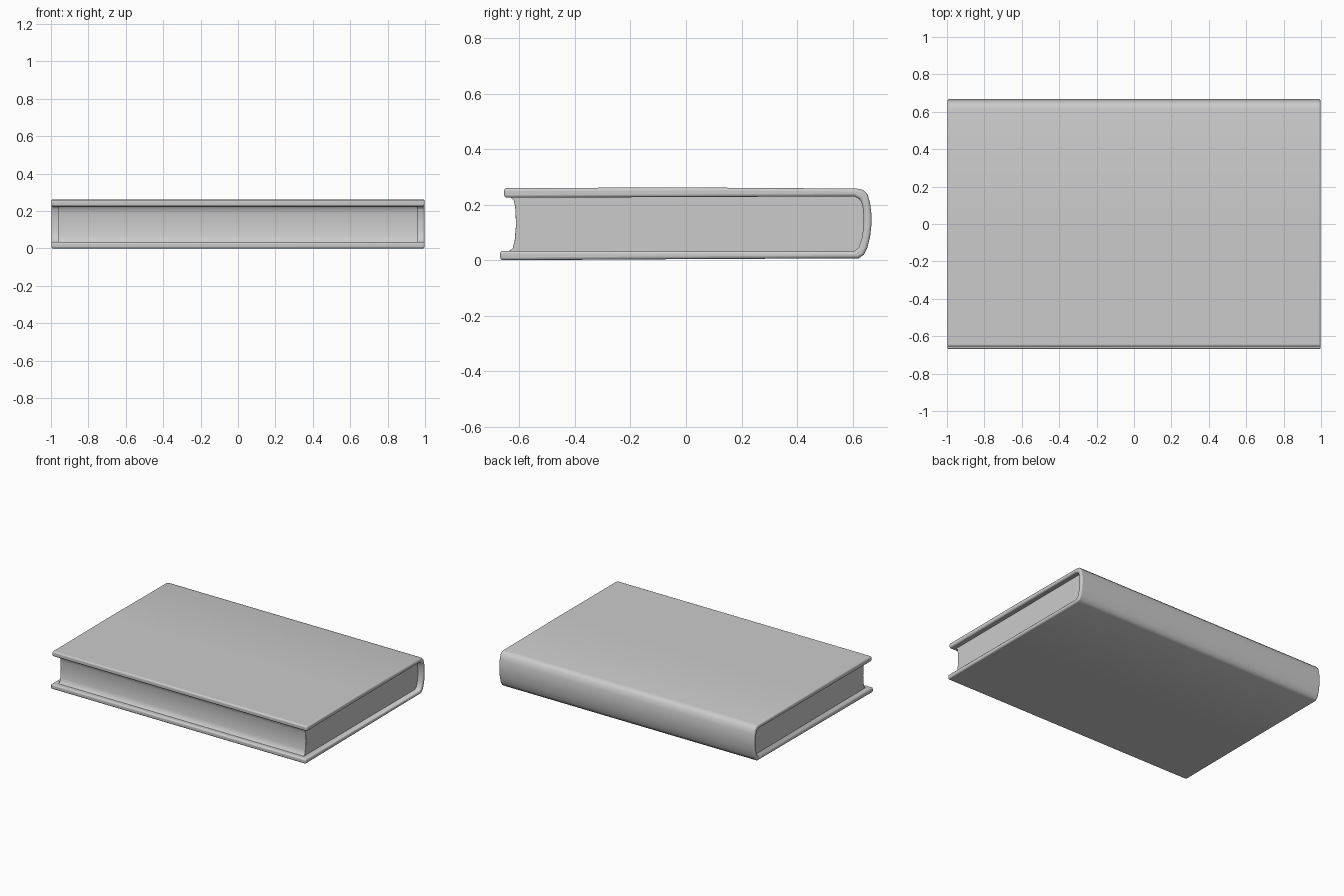
import bpy, bmesh

if "Cube" in bpy.data.objects:
    bpy.data.objects.remove(bpy.data.objects["Cube"])

def extrude_profile(name, profile, half_length, bevel):
    """Closed (y, z) outline swept along x, with softened edges."""
    bm = bmesh.new()
    face = bm.faces.new([bm.verts.new((-half_length, y, z)) for y, z in profile])
    grown = bmesh.ops.extrude_face_region(bm, geom=[face])
    moved = [g for g in grown["geom"] if isinstance(g, bmesh.types.BMVert)]
    bmesh.ops.translate(bm, verts=moved, vec=(2 * half_length, 0, 0))
    bmesh.ops.recalc_face_normals(bm, faces=bm.faces)
    mesh = bpy.data.meshes.new(name)
    bm.to_mesh(mesh)
    bm.free()
    obj = bpy.data.objects.new(name, mesh)
    bpy.context.collection.objects.link(obj)
    mod = obj.modifiers.new("soft_edges", "BEVEL")
    mod.width = bevel
    mod.segments = 3
    mod.limit_method = "ANGLE"
    mod.angle_limit = 0.7
    bpy.ops.object.select_all(action="DESELECT")
    obj.select_set(True)
    bpy.context.view_layer.objects.active = obj
    bpy.ops.object.shade_smooth_by_angle(angle=0.7)
    return obj

# Cover: two boards joined by a rounded spine at the back
spine_outer = [(0.615, 0.258), (0.638, 0.253), (0.654, 0.237), (0.663, 0.205),
               (0.668, 0.165), (0.668, 0.13), (0.663, 0.085), (0.653, 0.045),
               (0.641, 0.02), (0.622, 0.007)]
spine_inner = [(0.605, 0.032), (0.622, 0.045), (0.635, 0.085), (0.64, 0.145),
               (0.636, 0.195), (0.627, 0.22), (0.605, 0.23)]
cover = ([(-0.655, 0.225), (-0.655, 0.26), (0.0, 0.262)] + spine_outer
         + [(0.0, 0.004), (-0.669, 0.0), (-0.669, 0.034)] + spine_inner)
extrude_profile("cover", cover, 0.998, 0.01)

# Page block: inset on three sides, with a hollowed fore edge
fore_edge = [(-0.64, 0.03), (-0.624, 0.044), (-0.617, 0.07), (-0.612, 0.13),
             (-0.615, 0.19), (-0.62, 0.215), (-0.635, 0.23)]
pages = fore_edge + [(0.61, 0.234), (0.645, 0.21), (0.65, 0.14), (0.645, 0.06), (0.61, 0.027)]
extrude_profile("page_block", pages, 0.96, 0.003)
